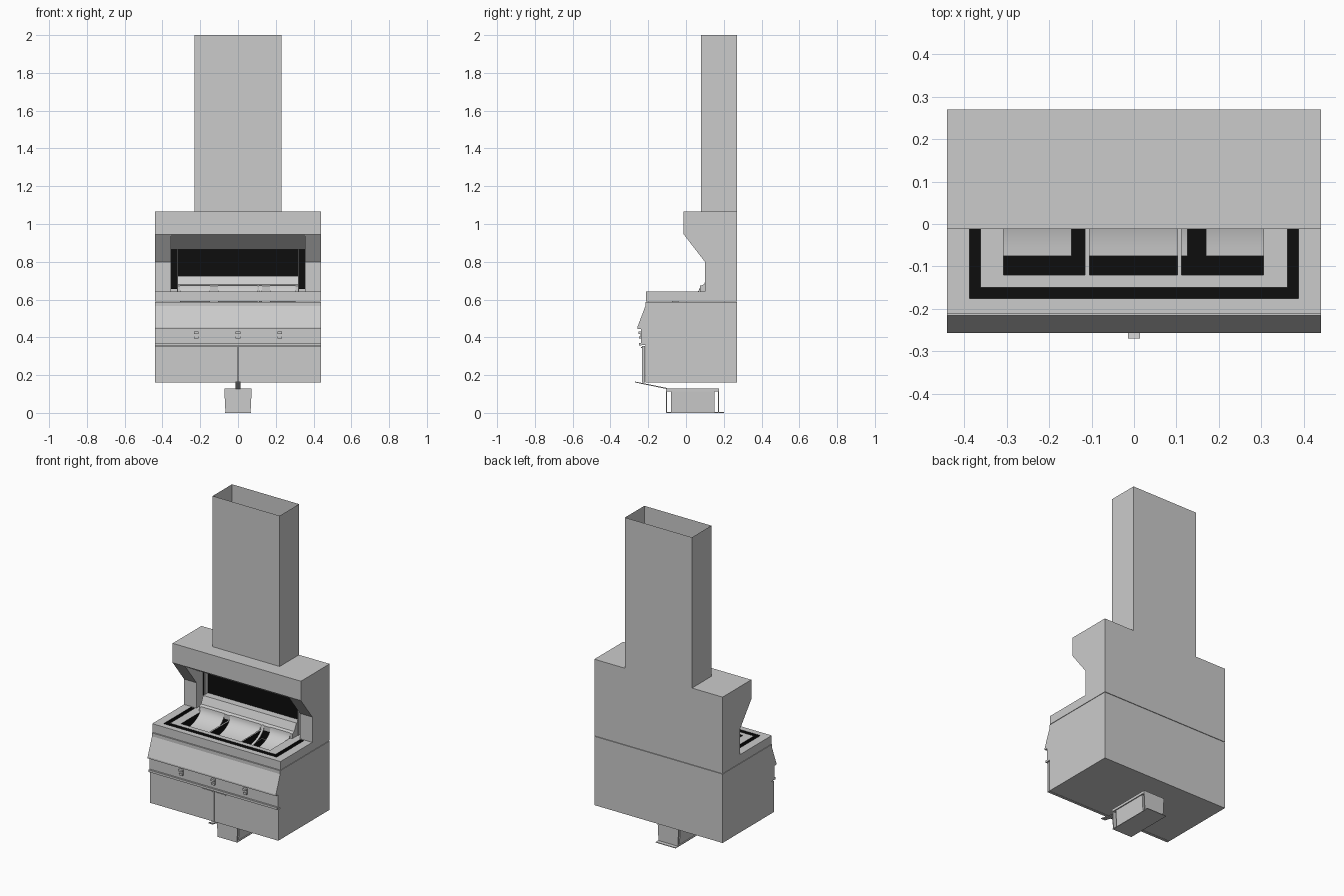
import bpy, bmesh, math
from mathutils import Vector

if "Cube" in bpy.data.objects:
    bpy.data.objects.remove(bpy.data.objects["Cube"])

black = bpy.data.materials.new("black")
black.diffuse_color = (0.004, 0.004, 0.004, 1)
black.use_nodes = True
black.node_tree.nodes["Principled BSDF"].inputs["Base Color"].default_value = black.diffuse_color


def prism(name, pts, a, b, axis='x', mat=None, caps=True):
    """Extrude a profile: (y, z) points along x, or (x, y) points along z."""
    bm = bmesh.new()
    put = (lambda p, t: Vector((t, *p))) if axis == 'x' else (lambda p, t: Vector((*p, t)))
    lo = [bm.verts.new(put(p, a)) for p in pts]
    hi = [bm.verts.new(put(p, b)) for p in pts]
    n = len(pts)
    for i in range(n):
        j = (i + 1) % n
        bm.faces.new((lo[i], lo[j], hi[j], hi[i]))
    if caps:
        bm.faces.new(lo[::-1])
        bm.faces.new(hi)
    bmesh.ops.recalc_face_normals(bm, faces=bm.faces)
    me = bpy.data.meshes.new(name)
    bm.to_mesh(me)
    bm.free()
    if mat:
        me.materials.append(mat)
    ob = bpy.data.objects.new(name, me)
    bpy.context.collection.objects.link(ob)
    return ob


def box(name, x0, x1, y0, y1, z0, z1, mat=None):
    return prism(name, [(y0, z0), (y1, z0), (y1, z1), (y0, z1)], x0, x1, 'x', mat)


def cut(ob, cutter):
    m = ob.modifiers.new("cut", 'BOOLEAN')
    m.operation, m.solver, m.object = 'DIFFERENCE', 'EXACT', cutter
    m.material_mode = 'TRANSFER'
    cutter.hide_render = True
    cutter.hide_set(True)


W = 0.44

# Cabinet and counter slab
cabinet = box("cabinet", -W, W, -0.215, 0.27, 0.16, 0.587)
counter = box("counter", -W, W, -0.212, 0.27, 0.59, 0.643)

# U-shaped gutter around the pans
u = [(-0.388, 0.095), (-0.388, -0.175), (0.388, -0.175), (0.388, 0.095),
     (0.362, 0.095), (0.362, -0.15), (-0.362, -0.15), (-0.362, 0.095)]
cut(counter, prism("gutter_cutter", u, 0.60, 0.70, 'z', black))

# Three pan wells
pans = [(-0.307, -0.115), (-0.105, 0.103), (0.112, 0.305)]
for i, (x0, x1) in enumerate(pans):
    c = box(f"pan_cutter_{i}", x0, x1, -0.12, 0.075, 0.54, 0.70, black)
    cut(counter, c)
    cut(cabinet, c)

# Curved pan backs, sweeping up towards the rear ledge
arc = [(-0.075 + 0.15 * math.sin(t), 0.675 - 0.085 * math.cos(t))
       for t in [math.radians(90 * k / 10) for k in range(11)]]
curve = arc + [(y + 0.003, z - 0.004) for y, z in reversed(arc)]
for i, (x0, x1) in enumerate([(-0.307, -0.147), (-0.105, 0.103), (0.112, 0.126), (0.17, 0.305)]):
    ob = prism(f"pan_back_{i}", curve, x0, x1)
    bpy.ops.object.select_all(action='DESELECT')
    ob.select_set(True)
    bpy.context.view_layer.objects.active = ob
    bpy.ops.object.shade_smooth_by_angle(angle=math.radians(30))

# Rear ledge behind the pans
prism("rear_ledge", [(0.075, 0.643), (0.075, 0.672), (0.095, 0.68), (0.115, 0.725),
                     (0.16, 0.725), (0.16, 0.643)], -0.32, 0.32)

# Hood: canopy, back wall, dark extraction panel, side cheeks
prism("canopy", [(-0.012, 0.945), (-0.012, 1.065), (0.27, 1.065), (0.27, 0.643),
                 (0.17, 0.643), (0.17, 0.865), (0.12, 0.865)], -0.355, 0.355)
box("extraction_panel", -0.355, 0.355, 0.162, 0.17, 0.655, 0.865, black)
cheek = [(-0.012, 0.945), (-0.012, 1.065), (0.27, 1.065), (0.27, 0.643), (0.10, 0.643), (0.10, 0.80)]
for s, side in ((-1, "left"), (1, "right")):
    prism(f"{side}_cheek", cheek, s * 0.355, s * W)
    # Lining strip beside the extraction panel
    box(f"{side}_hood_post", s * 0.318, s * 0.324, 0.13, 0.165, 0.643, 0.885)

# Open-topped flue
prism("flue", [(-0.23, 0.08), (0.23, 0.08), (0.23, 0.27), (-0.23, 0.27)], 1.065, 2.0, 'z', caps=False)

# Sloped fascia with control strip below
prism("fascia", [(-0.207, 0.587), (-0.257, 0.455), (-0.257, 0.445), (-0.237, 0.445),
                 (-0.237, 0.36), (-0.213, 0.36), (-0.207, 0.40)], -W, W)
box("fascia_rail", -W, W, -0.248, -0.235, 0.357, 0.371)

# Control latches
latch = [(-0.236, 0.43), (-0.252, 0.43), (-0.252, 0.418), (-0.242, 0.418),
         (-0.242, 0.405), (-0.248, 0.405), (-0.248, 0.393), (-0.236, 0.393)]
for i, x in enumerate((-0.22, 0, 0.22)):
    prism(f"latch_{i}", latch, x - 0.012, x + 0.012)

# Cabinet doors with finger pulls
for s, side in ((-1, "left"), (1, "right")):
    box(f"{side}_door", s * 0.002, s * W, -0.233, -0.217, 0.16, 0.353)
    box(f"{side}_door_pull", s * 0.01, s * 0.08, -0.238, -0.233, 0.343, 0.349)

# Pedal unit: tapered core, end plates, cap, base tab and lever
core = prism("pedal_core", [(-0.08, 0.0), (0.15, 0.0), (0.15, 0.115), (-0.08, 0.115)], -0.06, 0.06)
for v in core.data.vertices:
    if v.co.z > 0.1:
        v.co.x *= 1.1
box("pedal_cap", -0.072, 0.072, -0.105, 0.175, 0.112, 0.128)
for name, y0, y1 in (("front", -0.105, -0.10), ("rear", 0.17, 0.175)):
    plate = box(f"pedal_{name}_plate", -0.072, 0.072, y0, y1, 0.0, 0.112)
    for v in plate.data.vertices:
        if v.co.z < 0.05:
            v.co.x *= 0.92
box("pedal_base", -0.068, 0.068, -0.105, 0.20, 0.0, 0.004)
prism("pedal_lever", [(-0.27, 0.161), (-0.27, 0.166), (-0.10, 0.132), (-0.10, 0.126)], -0.014, 0.014)
